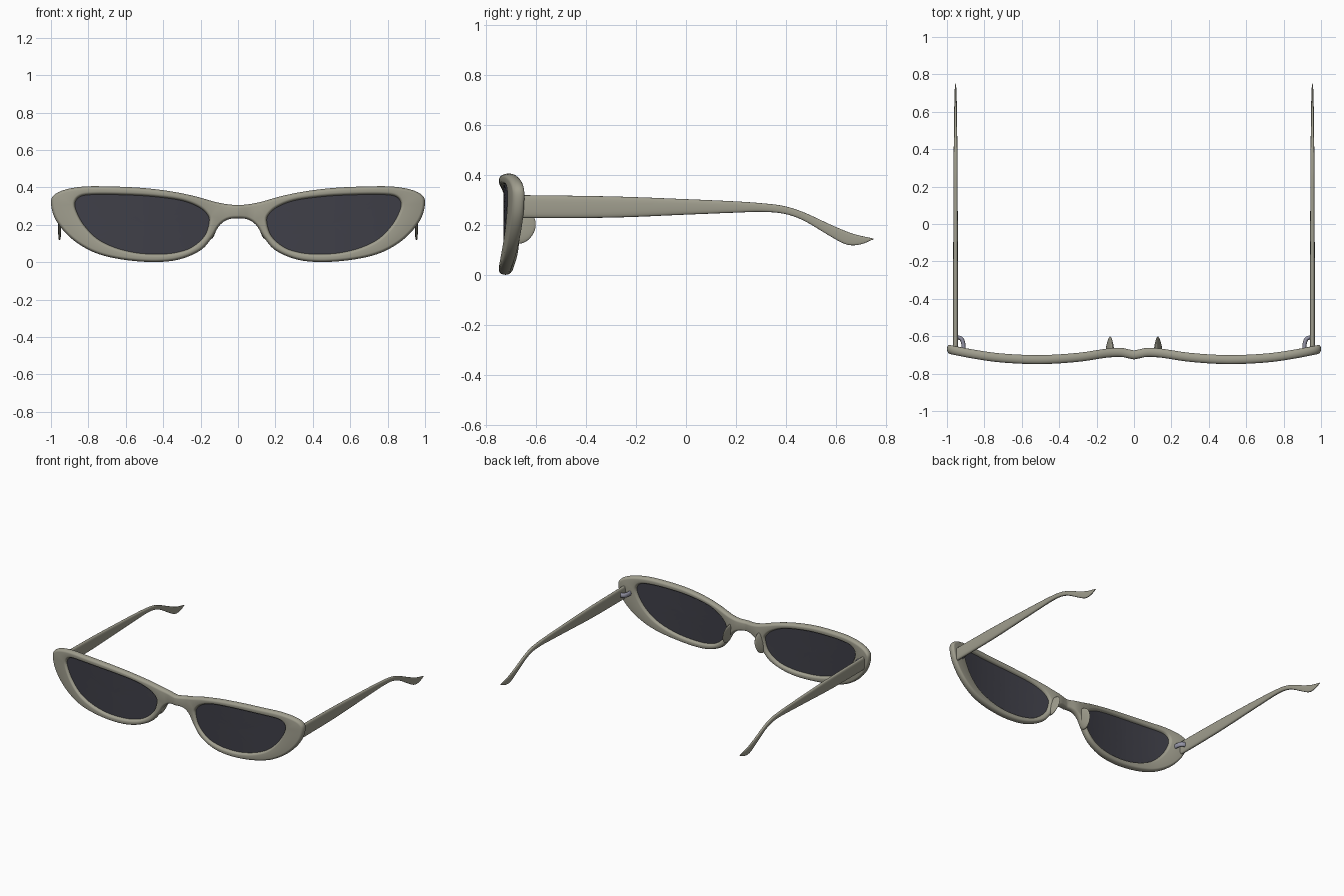
import bpy, bmesh, math
from mathutils import Vector

if "Cube" in bpy.data.objects:
    bpy.data.objects.remove(bpy.data.objects["Cube"])


def material(name, rgb):
    m = bpy.data.materials.new(name)
    m.diffuse_color = (*rgb, 1)
    m.use_nodes = True
    m.node_tree.nodes["Principled BSDF"].inputs["Base Color"].default_value = m.diffuse_color
    return m


SHELL = material("warm_grey", (0.35, 0.34, 0.27))
DARK = material("dark_tint", (0.05, 0.05, 0.065))
METAL = material("steel", (0.30, 0.30, 0.38))


def spline(pts, n, closed=False):
    """Smooth Catmull-Rom samples through 2D points."""
    p = [Vector(q) for q in pts]
    c = len(p)
    get = (lambda i: p[i % c]) if closed else (lambda i: p[min(max(i, 0), c - 1)])
    out = []
    for i in range(c if closed else c - 1):
        a, b, d, e = get(i - 1), get(i), get(i + 1), get(i + 2)
        for k in range(n):
            t = k / n
            out.append(0.5 * (2 * b + (d - a) * t + (2 * a - 5 * b + 4 * d - e) * t * t
                              + (3 * b - a - 3 * d + e) * t ** 3))
    return out if closed else out + [p[-1]]


def inset(loop, d):
    """Move a clockwise loop inward by d (negative = outward)."""
    res = []
    for i, p in enumerate(loop):
        t = (loop[(i + 1) % len(loop)] - loop[i - 1]).normalized()
        res.append(p + Vector((t.y, -t.x)) * d)
    return res


BEND = spline([(0, -.70), (.03, -.694), (.075, -.686), (.15, -.691), (.3, -.713), (.5, -.725),
               (.7, -.717), (.85, -.697), (1.0, -.668), (1.1, -.645)], 6)


def bend(x):
    """Depth of the curved front at x."""
    x = abs(x)
    for a, b in zip(BEND, BEND[1:]):
        if x <= b.x:
            return a.y + (b.y - a.y) * (x - a.x) / (b.x - a.x)
    return BEND[-1].y


def finish(bm, name, mat, angle=50):
    bmesh.ops.recalc_face_normals(bm, faces=bm.faces[:])
    me = bpy.data.meshes.new(name)
    bm.to_mesh(me)
    bm.free()
    ob = bpy.data.objects.new(name, me)
    bpy.context.collection.objects.link(ob)
    me.materials.append(mat)
    bpy.ops.object.select_all(action='DESELECT')
    ob.select_set(True)
    bpy.context.view_layer.objects.active = ob
    bpy.ops.object.shade_smooth_by_angle(angle=math.radians(angle))
    return ob


def skin(bm, rings):
    """Quads between successive closed rings."""
    for r, s in zip(rings, rings[1:]):
        for i in range(len(r)):
            j = (i + 1) % len(r)
            bm.faces.new((r[i], r[j], s[j], s[i]))


# Outlines of the front, right half, clockwise
half = [(0, .306), (.107, .319), (.23, .353), (.365, .38), (.52, .398), (.68, .405), (.82, .405),
        (.925, .388), (.985, .358), (1.0, .315), (.98, .237), (.925, .16), (.845, .093),
        (.74, .042), (.6, .012), (.44, .001), (.31, .016), (.2, .064), (.14, .13),
        (.1, .195), (.055, .228), (0, .235)]
outer = spline(half + [(-x, z) for x, z in half[-2:0:-1]], 6, True)
eye = [(.155, .215), (.165, .255), (.215, .297), (.31, .331), (.47, .352), (.63, .36), (.77, .361),
       (.84, .352), (.87, .32), (.862, .27), (.82, .195), (.75, .125), (.66, .08), (.55, .052),
       (.44, .044), (.34, .051), (.25, .079), (.18, .14)]
hole_r = spline(eye, 8, True)
hole_l = [Vector((-p.x, p.y)) for p in reversed(hole_r)]

# Front frame: rounded edges around three outlines, filled front and back
bm = bmesh.new()
R, D = .016, .024
caps = {0: [], 1: []}
for loop, sign in ((outer, 1), (hole_r, -1), (hole_l, -1)):
    rings = []
    for k in range(11):
        a = -math.pi / 2 + math.pi * k / 10
        flat = inset(loop, sign * R * (1 - math.cos(a)))
        rings.append([bm.verts.new((p.x, D * math.sin(a), p.y)) for p in flat])
    skin(bm, rings)
    for c, ring in ((0, rings[0]), (1, rings[-1])):
        caps[c] += [bm.edges.get((ring[i - 1], ring[i])) for i in range(len(ring))]
for c in (0, 1):
    bmesh.ops.triangle_fill(bm, edges=caps[c], use_beauty=True, normal=(0, 2 * c - 1, 0))
for v in bm.verts:
    v.co.y += bend(v.co.x)
finish(bm, "front_frame", SHELL)

# Pad outline is an ellipsoid; temple sections are (y, top z, bottom z, half thickness)
arm = [(-.655, .32, .228, .013), (-.3, .315, .23, .013), (0, .304, .242, .012), (.2, .295, .25, .011),
       (.3, .288, .253, .011), (.39, .277, .246, .010), (.47, .252, .219, .009),
       (.57, .206, .160, .008), (.63, .180, .127, .007), (.67, .165, .119, .006),
       (.71, .155, .126, .005), (.738, .149, .138, .003), (.75, .146, .142, .001)]

for side, s in (("right", 1), ("left", -1)):
    # Lens: two bent discs joined at the rim
    bm = bmesh.new()
    edge = inset(hole_r, -.006)
    mid = Vector((.5, .205))
    rings = []
    scales = [.02, .2, .4, .6, .8, 1]
    for y, fs in ((-.006, scales), (.006, scales[::-1])):
        for f in fs:
            ring = []
            for p in edge:
                q = mid + (p - mid) * f
                ring.append(bm.verts.new((s * q.x, bend(q.x) + y, q.y)))
            rings.append(ring)
    skin(bm, rings)
    bm.faces.new(rings[0])
    bm.faces.new(rings[-1])
    finish(bm, side + "_lens", DARK)

    # Temple arm: lofted rounded sections
    bm = bmesh.new()
    rings = []
    for y, zt, zb, w in spline(arm, 4):
        ring = []
        for k in range(20):
            c, n = math.cos(math.tau * k / 20), math.sin(math.tau * k / 20)
            ring.append(bm.verts.new((s * .954 + w * math.copysign(abs(c) ** .6, c), y,
                                      (zt + zb) / 2 + (zt - zb) / 2 * math.copysign(abs(n) ** .8, n))))
        rings.append(ring)
    skin(bm, rings)
    bm.faces.new(rings[0])
    bm.faces.new(rings[-1])
    finish(bm, side + "_temple", SHELL)

    # Nose pad: pointed fin behind the rim
    bm = bmesh.new()
    bmesh.ops.create_uvsphere(bm, u_segments=24, v_segments=16, radius=1)
    for v in bm.verts:
        x, y, z = v.co
        y = max(y, -.3)
        x *= 1 - .55 * max(y, 0)
        v.co = (s * (.129 + .018 * x - .014 * z), -.672 + .07 * y + .008 * y * z, .195 + .07 * z)
    finish(bm, side + "_nose_pad", SHELL)

    # Hinge: curved knuckle from frame to temple
    bm = bmesh.new()
    path = spline([(.912, -.68), (.912, -.645), (.92, -.618), (.935, -.608), (.955, -.606)], 4)
    rings = []
    for i, p in enumerate(path):
        t = (path[min(i + 1, len(path) - 1)] - path[max(i - 1, 0)]).normalized()
        ring = []
        for k in range(16):
            a = math.tau * k / 16
            q = p + Vector((t.y, -t.x)) * .011 * math.cos(a)
            ring.append(bm.verts.new((s * q.x, q.y, .275 + .017 * math.sin(a))))
        rings.append(ring)
    skin(bm, rings)
    bm.faces.new(rings[0])
    bm.faces.new(rings[-1])
    finish(bm, side + "_hinge", METAL)
